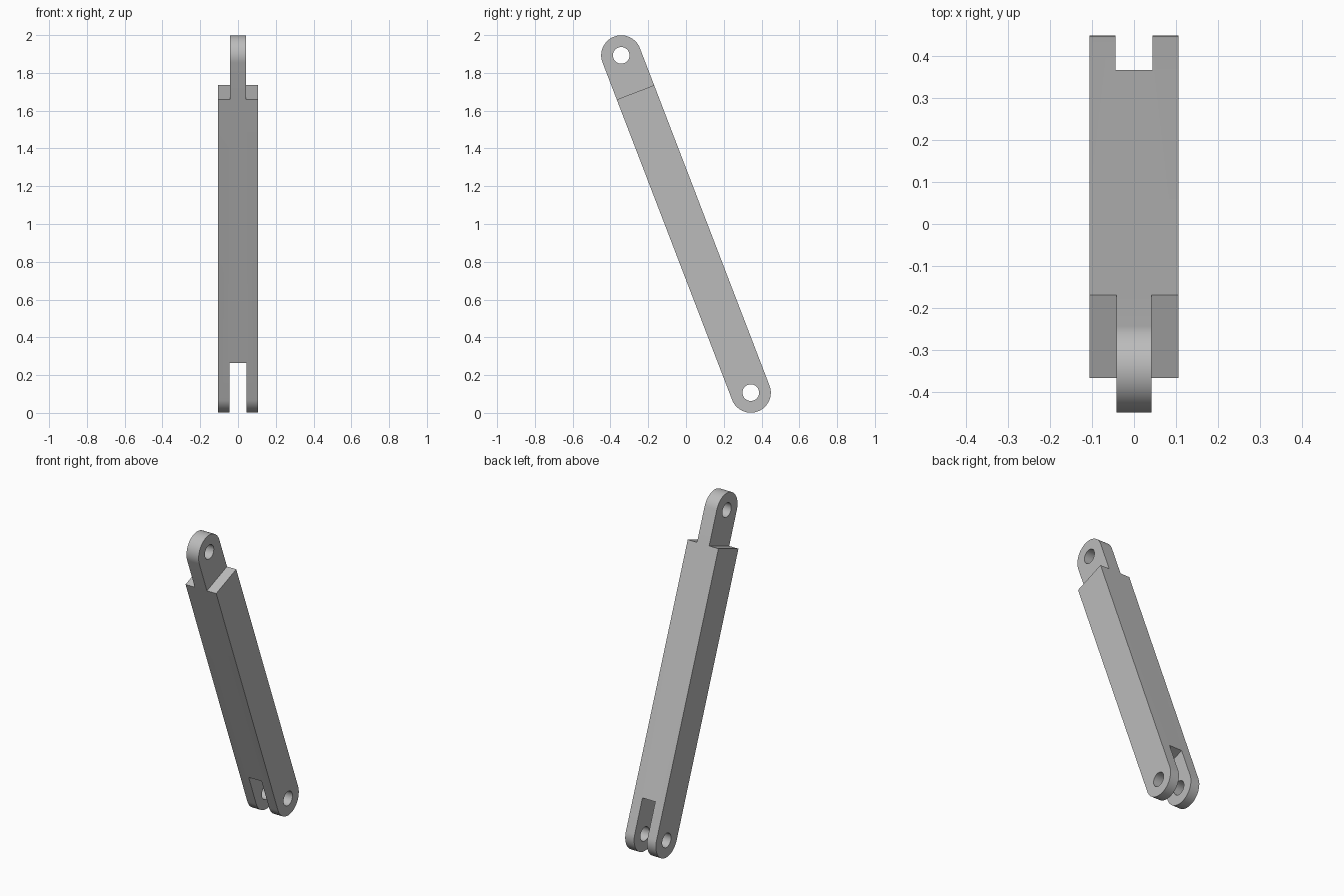
import bpy, bmesh, math
from mathutils import Matrix

cube = bpy.data.objects.get("Cube")
if cube:
    bpy.data.objects.remove(cube, do_unlink=True)

RADIUS = 0.106        # rounded end radius, also half the bar width
PIN = 0.9565          # distance from the middle to each pin hole
SHOULDER = 0.21       # shoulder and slot distance from the pin holes
HOLE = 0.044
TONGUE = 0.042        # half thickness of the tongue
SLOT = 0.0445         # half width of the fork slot
TILT = Matrix.Translation((0, 0, 1)) @ Matrix.Rotation(math.atan2(0.686, 1.786), 4, 'X')

steel = bpy.data.materials.new("grey_steel")
steel.use_nodes = True
colour = (0.5, 0.5, 0.5, 1)
steel.diffuse_color = colour
steel.node_tree.nodes["Principled BSDF"].inputs["Base Color"].default_value = colour


def arc(centre_z, radius, start, end, steps):
    angles = [start + (end - start) * i / steps for i in range(steps + 1)]
    return [(radius * math.cos(a), centre_z + radius * math.sin(a)) for a in angles]


def extrude(name, outline, half_width):
    """Extrude a (y, z) outline along x and tilt it into place."""
    bm = bmesh.new()
    face = bm.faces.new([bm.verts.new((-half_width, y, z)) for y, z in outline])
    side = bmesh.ops.extrude_face_region(bm, geom=[face])["geom"]
    bmesh.ops.translate(bm, vec=(2 * half_width, 0, 0),
                        verts=[v for v in side if isinstance(v, bmesh.types.BMVert)])
    bmesh.ops.recalc_face_normals(bm, faces=bm.faces)
    mesh = bpy.data.meshes.new(name)
    bm.to_mesh(mesh)
    bm.free()
    mesh.materials.append(steel)
    obj = bpy.data.objects.new(name, mesh)
    obj.matrix_world = TILT
    bpy.context.collection.objects.link(obj)
    return obj


def combine(target, other, operation):
    """Apply a boolean and remove the helper."""
    bpy.context.view_layer.objects.active = target
    mod = target.modifiers.new(operation, 'BOOLEAN')
    mod.operation, mod.object, mod.solver = operation, other, 'EXACT'
    bpy.ops.object.modifier_apply(modifier=mod.name)
    bpy.data.objects.remove(other, do_unlink=True)


# Bar with a rounded lower end and square shoulders
top = PIN - SHOULDER
bar = extrude("link_bar", arc(-PIN, RADIUS, math.pi, 2 * math.pi, 32)
              + [(RADIUS, top), (-RADIUS, top)], RADIUS)

# Fork slot in the lower end
low, high = -PIN - 2 * RADIUS, -PIN + SHOULDER
combine(bar, extrude("slot_cutter", [(-0.3, low), (0.3, low), (0.3, high), (-0.3, high)],
                     SLOT), 'DIFFERENCE')

# Tongue with a rounded upper end
root = top - 0.1
combine(bar, extrude("tongue", arc(PIN, RADIUS, 0, math.pi, 32)
                     + [(-RADIUS, root), (RADIUS, root)], TONGUE), 'UNION')

# Pin holes through both ends
for z in (-PIN, PIN):
    circle = arc(z, HOLE, 0, 2 * math.pi, 40)[:-1]
    combine(bar, extrude("pin_hole_cutter", circle, 0.3), 'DIFFERENCE')

bpy.ops.object.select_all(action='DESELECT')
bar.select_set(True)
bpy.context.view_layer.objects.active = bar
bpy.ops.object.shade_smooth_by_angle(angle=math.radians(30))
